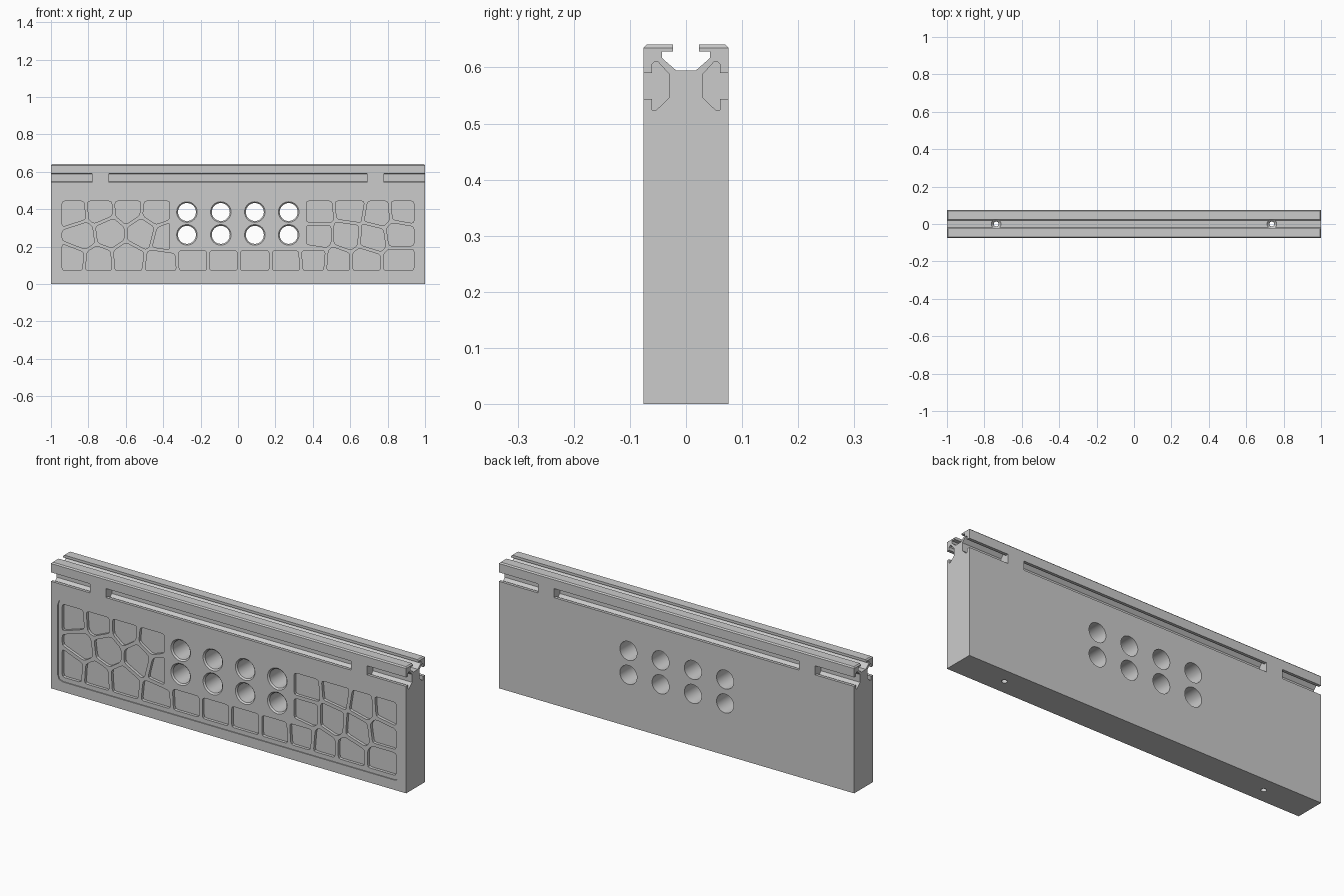
import bpy, bmesh, math
from mathutils import Vector

cube = bpy.data.objects.get("Cube")
if cube:
    bpy.data.objects.remove(cube, do_unlink=True)

HALF, DEPTH, TOP = 1.0, 0.076, 0.641
MARGIN_X, LOW, HIGH = 0.94, 0.072, 0.443
HOLE_X, HOLE_Z = 0.365, 0.178

grey = bpy.data.materials.new("plain grey")
grey.use_nodes = True
grey.diffuse_color = (0.6, 0.6, 0.6, 1)
grey.node_tree.nodes["Principled BSDF"].inputs["Base Color"].default_value = grey.diffuse_color


def add_object(name, bm):
    bmesh.ops.recalc_face_normals(bm, faces=bm.faces[:])
    mesh = bpy.data.meshes.new(name)
    bm.to_mesh(mesh)
    bm.free()
    mesh.materials.append(grey)
    obj = bpy.data.objects.new(name, mesh)
    bpy.context.collection.objects.link(obj)
    return obj


def prism(bm, points, start, shift):
    """Extrude a closed outline; start maps a 2D point into space."""
    face = bm.faces.new([bm.verts.new(start(*p)) for p in points])
    out = bmesh.ops.extrude_face_region(bm, geom=[face])["geom"]
    bmesh.ops.translate(bm, vec=shift, verts=[v for v in out if isinstance(v, bmesh.types.BMVert)])


def lathe_hole(bm, profile, place, steps=40):
    """Closed round cutter from (radius, height) pairs."""
    rings = [[bm.verts.new(place(r * math.cos(k * math.tau / steps), r * math.sin(k * math.tau / steps), h))
              for k in range(steps)] for r, h in profile]
    for a, b in zip(rings, rings[1:]):
        for k in range(steps):
            n = (k + 1) % steps
            bm.faces.new((a[k], a[n], b[n], b[k]))
    bm.faces.new(rings[0])
    bm.faces.new(rings[-1])


def clip(poly, point, normal):
    """Keep the part of a convex polygon on the inner side of a line."""
    result = []
    for a, b in zip(poly, poly[1:] + poly[:1]):
        da, db = (a - point).dot(normal), (b - point).dot(normal)
        if da <= 0:
            result.append(a)
        if da * db < 0:
            result.append(a.lerp(b, da / (da - db)))
    return result


def round_corners(poly, radius):
    """Replace each corner with a short three-point curve."""
    result = []
    for i, p in enumerate(poly):
        a, b = poly[i - 1] - p, poly[(i + 1) % len(poly)] - p
        s = p + a.normalized() * min(radius, a.length * 0.4)
        e = p + b.normalized() * min(radius, b.length * 0.4)
        result += [s, (s + e) * 0.25 + p * 0.5, e]
    return result


def cut(target, cutter):
    mod = target.modifiers.new(cutter.name, "BOOLEAN")
    mod.operation, mod.solver, mod.object = "DIFFERENCE", "EXACT", cutter
    bpy.context.view_layer.objects.active = target
    bpy.ops.object.modifier_apply(modifier=mod.name)
    bpy.data.objects.remove(cutter, do_unlink=True)


# Long wall with an undercut channel along its top
half = [(DEPTH, 0), (DEPTH, TOP), (0.023, TOP), (0.023, 0.628), (0.043, 0.628), (0.043, 0.617), (0.018, 0.595)]
outline = half + [(-y, z) for y, z in reversed(half)]
bm = bmesh.new()
prism(bm, outline, lambda y, z: (-HALF, y, z), (2 * HALF, 0, 0))
rim = [e for e in bm.edges if all(v.co.z > TOP - 0.001 for v in e.verts)
       and any(abs(v.co.y) > 0.05 for v in e.verts)]
bmesh.ops.bevel(bm, geom=rim, offset=0.006, segments=1, affect="EDGES")
wall = add_object("wall_panel", bm)

# T-shaped side slots, interrupted by two solid bridges
slot = [(0.09, 0.59), (0.061, 0.59), (0.061, 0.605), (0.056, 0.61), (0.05, 0.61), (0.029, 0.587),
        (0.029, 0.547), (0.053, 0.524), (0.061, 0.524), (0.061, 0.544), (0.09, 0.544)]
bm = bmesh.new()
for side in (-1, 1):
    for x0, x1 in ((-1.1, -0.78), (-0.69, 0.69), (0.78, 1.1)):
        prism(bm, slot, lambda y, z: (x0, side * y, z), (x1 - x0, 0, 0))
cut(wall, add_object("side_slots", bm))

# Shallow rounded field on the front
FIELD = 0.005
bm = bmesh.new()
corners = [Vector(p) for p in ((-0.962, 0.05), (0.962, 0.05), (0.962, 0.465), (-0.962, 0.465))]
prism(bm, round_corners(corners, 0.03), lambda x, z: (x, -0.1, z), (0, 0.1 - DEPTH + FIELD, 0))
cut(wall, add_object("front_field", bm))

# Irregular stone-like pockets: cells around seed points, parted by thin ribs
seeds = [Vector(p) for p in (
    (-.88, .385), (-.74, .395), (-.59, .40), (-.44, .385), (-.84, .26), (-.69, .28), (-.51, .28), (-.39, .25),
    (-.89, .13), (-.75, .12), (-.59, .13), (-.41, .11), (-.24, .12), (-.08, .12), (.09, .12), (.26, .12),
    (.43, .385), (.60, .40), (.75, .375), (.88, .385), (.43, .26), (.58, .26), (.72, .25), (.86, .27),
    (.41, .13), (.53, .12), (.68, .12), (.86, .12))]
bm = bmesh.new()
for s in seeds:
    cell = [Vector(p) for p in ((-MARGIN_X, LOW), (MARGIN_X, LOW), (MARGIN_X, HIGH), (-MARGIN_X, HIGH))]
    for other in seeds:
        if other is not s:
            n = (other - s).normalized()
            cell = clip(cell, (s + other) / 2 - n * 0.009, n)
    if s.y < 0.15 and abs(s.x) < 0.45:
        cell = clip(cell, Vector((0, HOLE_Z)), Vector((0, 1)))
    else:
        side = math.copysign(1, s.x)
        cell = clip(cell, Vector((side * HOLE_X, 0)), Vector((-side, 0)))
    prism(bm, round_corners(cell, 0.014), lambda x, z: (x, -0.1, z), (0, 0.1 - DEPTH + 0.02, 0))
cut(wall, add_object("stone_pockets", bm))

# Two rows of round through holes, flared at the front
bm = bmesh.new()
for x in (-0.273, -0.092, 0.09, 0.271):
    for z in (0.385, 0.263):
        lathe_hole(bm, ((0.055, -0.1), (0.055, -DEPTH + FIELD), (0.048, -DEPTH + FIELD + 0.007), (0.048, 0.1)),
                   lambda a, b, h: (x + a, h, z + b))
cut(wall, add_object("round_holes", bm))

# Vertical screw holes with a countersink under the top channel
bm = bmesh.new()
for x in (-0.737, 0.737):
    lathe_hole(bm, ((0.013, -0.1), (0.013, 0.58), (0.027, 0.596), (0.027, 0.61)),
               lambda a, b, h: (x + a, b, h), 24)
cut(wall, add_object("screw_holes", bm))

bpy.ops.object.select_all(action="DESELECT")
wall.select_set(True)
bpy.context.view_layer.objects.active = wall
bpy.ops.object.shade_smooth_by_angle(angle=math.radians(25))
